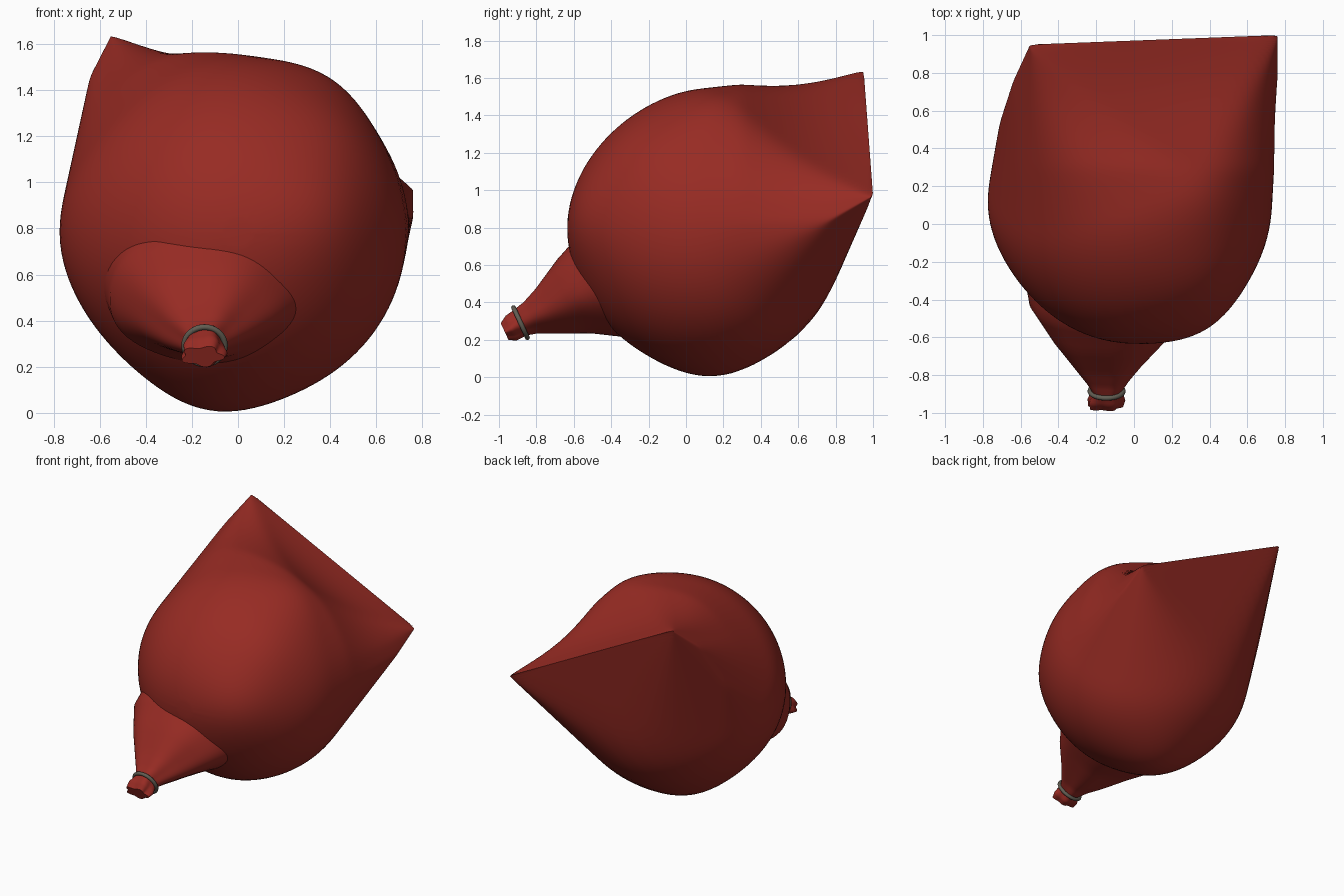
import bpy, bmesh, math
from mathutils import Vector, Matrix
from mathutils.bvhtree import BVHTree

if "Cube" in bpy.data.objects:
    bpy.data.objects.remove(bpy.data.objects["Cube"])


def material(name, rgb):
    m = bpy.data.materials.new(name)
    m.diffuse_color = (*rgb, 1)
    m.use_nodes = True
    m.node_tree.nodes["Principled BSDF"].inputs["Base Color"].default_value = m.diffuse_color
    return m


RED = material("red cloth", (0.31, 0.024, 0.017))
GREY = material("grey cord", (0.12, 0.11, 0.085))


def lerp_table(table, s):
    for (a, *p), (b, *q) in zip(table, table[1:]):
        if s <= b:
            f = (s - a) / (b - a)
            return [x + (y - x) * f for x, y in zip(p, q)]
    return table[-1][1:]


def loft(name, rings, mat, cap_start=False, drop=None, smooth=0):
    """Skin a list of equal-length point rings."""
    bm = bmesh.new()
    vs = [[bm.verts.new(p) for p in r] for r in rings]
    n = len(rings[0])
    for a, b in zip(vs, vs[1:]):
        for i in range(n):
            j = (i + 1) % n
            bm.faces.new((a[i], a[j], b[j], b[i]))
    if cap_start:
        bm.faces.new(vs[0])
    soft = [v for r in vs[:-1] for v in r]
    for _ in range(smooth):
        bmesh.ops.smooth_vert(bm, verts=soft, factor=0.5, use_axis_x=True, use_axis_y=True, use_axis_z=True)
    bmesh.ops.remove_doubles(bm, verts=bm.verts, dist=0.0005)
    if drop:
        bad = [f for f in bm.faces if drop(f.calc_center_median())]
        bmesh.ops.delete(bm, geom=bad, context='FACES')
    bmesh.ops.recalc_face_normals(bm, faces=bm.faces)
    me = bpy.data.meshes.new(name)
    bm.to_mesh(me)
    bm.free()
    me.materials.append(mat)
    ob = bpy.data.objects.new(name, me)
    bpy.context.collection.objects.link(ob)
    bpy.context.view_layer.objects.active = ob
    ob.select_set(True)
    bpy.ops.object.shade_smooth_by_angle(angle=math.radians(50))
    ob.select_set(False)
    return ob


# Sack body envelope: a lumpy ball stretched tight to a straight slanted seam
MID = Vector((0, 0.12, 0.78))
U = Vector((0.89, 0, -0.455))     # along the seam
V = Vector((0.455, 0, 0.89))      # across the seam
SEAM_A, SEAM_B = Vector((-.55, .95, 1.638)), Vector((.76, 1.0, .97))
# direction of lump, height, tightness
LUMPS = [((-1, 0, .03), .045, 8), ((-.16, .02, -1), .05, 14), ((-.2, .05, 1), .035, 8),
         ((.48, -.87, .1), .045, 16), ((.5, .1, .86), .05, 16), ((-.2, -1, .1), .02, 6),
         ((.52, -.5, .55), .025, 16)]
bm = bmesh.new()
bmesh.ops.create_icosphere(bm, subdivisions=5, radius=1)
for v in bm.verts:
    d = v.co.normalized()
    r = 0.732 + sum(h * math.exp(k * (d.dot(Vector(p).normalized()) - 1)) for p, h, k in LUMPS)
    v.co = MID + d * r
bmesh.ops.delete(bm, geom=bm.faces[:] + bm.edges[:], context='EDGES_FACES')
cloud = [SEAM_A.lerp(SEAM_B, i / 40) for i in range(41)]
cloud += [Vector(p) for p in ((.765, .8, .86), (.75, .4, .84), (-.64, .76, 1.47), (-.71, .55, 1.12))]
for p in cloud:
    bm.verts.new(p)
bmesh.ops.convex_hull(bm, input=bm.verts)
tree = BVHTree.FromBMesh(bm)
bm.free()

# Cross-sections cast outward onto that envelope, from the front pole to the seam
N = 120
CEN = SEAM_A.lerp(SEAM_B, .5)


def section(centre, half, height, s):
    """half / height set the spread of the rays; s is 0 at the ball, 1 at the seam."""
    tilt = Vector((0, 0.034 * s * s, 0))
    pts = []
    for i in range(N):
        a = 2 * math.pi * i / N
        d = (U + tilt) * (half * math.cos(a)) + V * (height * math.sin(a))
        hit = tree.ray_cast(centre, d.normalized())[0] or centre + d
        # cloth sags between the ball and the seam on the upper side
        sag = 0.055 * math.sin(math.pi * max(0, s - .2) / .8) * max(0, math.sin(a))
        pts.append(hit - V * sag)
    return pts


rings = []
FRONT = MID + Vector((0, 0, 0))
for k in range(1, 30):
    # cones of rays from the ball centre
    t = math.pi / 2 * k / 30
    ring = []
    for i in range(N):
        a = 2 * math.pi * i / N
        d = Vector((0, -math.cos(t), 0)) + (U * math.cos(a) + V * math.sin(a)) * math.sin(t)
        ring.append(tree.ray_cast(FRONT, d.normalized())[0])
    rings.append(ring)
for k in range(44):
    s = math.sin(math.pi / 2 * k / 44)
    rings.append(section(MID.lerp(CEN, s), .75, .76 * (1 - s) + .03, s))
last = []
for i in range(N):
    c = math.cos(2 * math.pi * i / N)
    last.append(SEAM_A.lerp(SEAM_B, .5 + .5 * c))
rings.append(last)

A, B = Vector((-.15, -.885, .295)), Vector((-.13, -.42, .5))


def in_neck(p):
    d = (B - A).normalized()
    return p.y < -0.3 and ((p - A) - d * (p - A).dot(d)).length < 0.2


loft("sack_body", rings, RED, cap_start=True, drop=in_neck, smooth=3)

# Gathered neck: step, x, y, z of centre, half width, half height, fold depth
NECK = [(0, -.155, -.97, .245, .085, .045, .15), (1, -.15, -.935, .265, .095, .068, .1),
        (2, -.145, -.885, .295, .078, .075, .05), (3, -.145, -.83, .32, .115, .09, .05),
        (4, -.145, -.75, .355, .18, .13, .045), (5, -.135, -.6, .435, .31, .215, .03),
        (6, -.13, -.42, .5, .43, .315, .015), (7, -.11, -.22, .57, .48, .38, 0)]
NORMAL = Vector((0, 0.91, 0.42))
UP = Vector((0, -0.42, 0.91))
rings = []
for k in range(29):
    x, y, z, w, h, f = lerp_table(NECK, k / 4)
    rings.append([Vector((x, y, z)) + (Vector((w * math.cos(a), 0, 0)) + UP * h * math.sin(a))
                  * (1 + f * math.cos(5 * a + .6))
                  for a in (2 * math.pi * i / 70 for i in range(70))])
loft("sack_neck", rings, RED, cap_start=True)

# Cord ring around the neck
M = Matrix((Vector((1, 0, 0)), UP, NORMAL)).transposed()
rings = []
for i in range(49):
    a = 2 * math.pi * i / 48
    rad = Vector((math.cos(a), math.sin(a), 0))
    rings.append([Vector((-.145, -.885, .292)) + M @ (rad * (.088 + .013 * math.cos(b))
                  + Vector((0, 0, .013 * math.sin(b))))
                  for b in (2 * math.pi * j / 10 for j in range(10))])
loft("neck_cord", rings, GREY)
